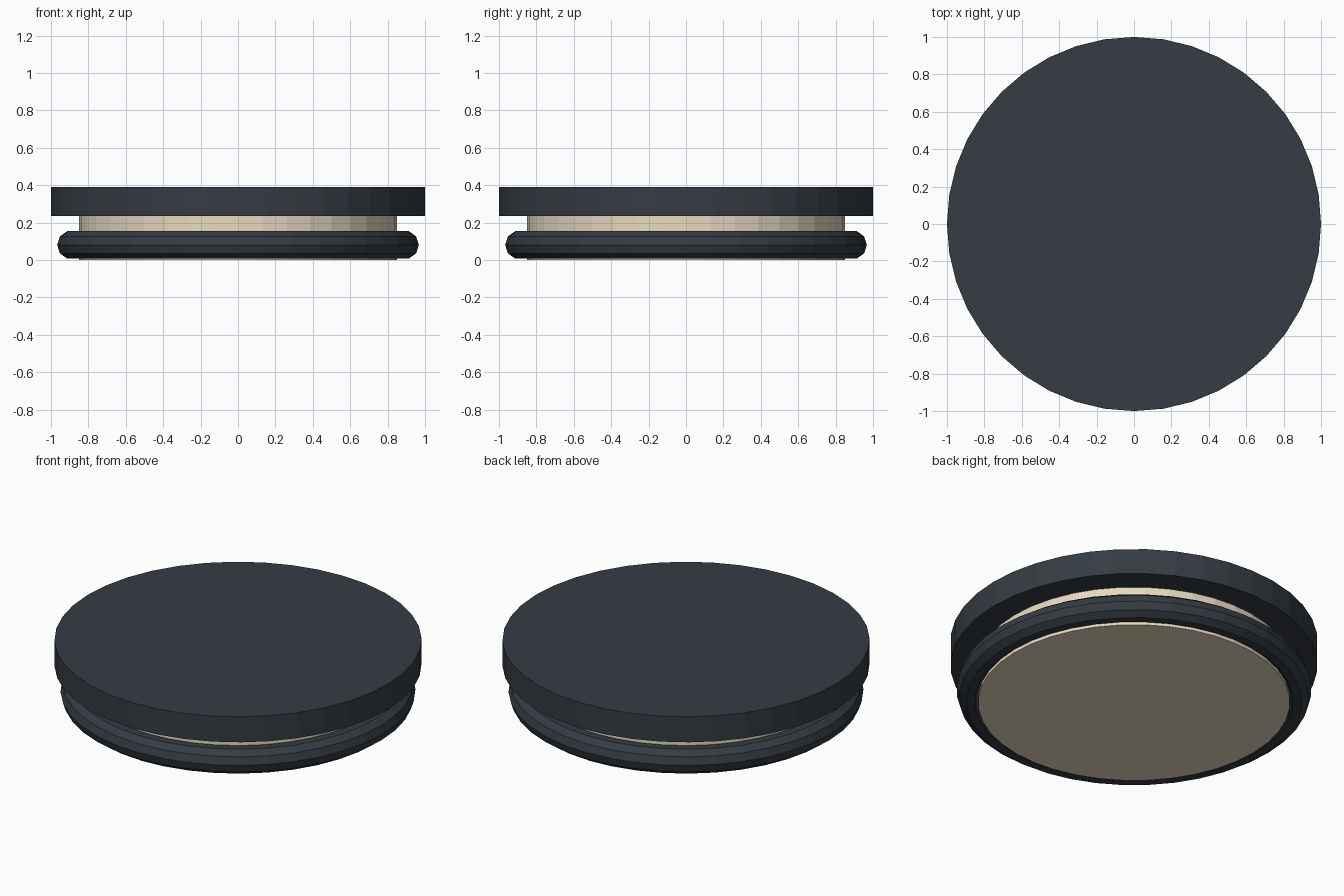
import bpy

if "Cube" in bpy.data.objects:
    bpy.data.objects.remove(bpy.data.objects["Cube"])

def material(name, rgb):
    m = bpy.data.materials.new(name)
    m.diffuse_color = (*rgb, 1)
    m.use_nodes = True
    m.node_tree.nodes["Principled BSDF"].inputs["Base Color"].default_value = m.diffuse_color
    return m

dark = material("dark_slate", (0.035, 0.045, 0.055))
cream = material("cream", (0.80, 0.70, 0.52))

def finish(name, mat):
    ob = bpy.context.object
    ob.name = name
    ob.data.materials.append(mat)

def disc(name, radius, z0, z1, mat):
    bpy.ops.mesh.primitive_cylinder_add(vertices=40, radius=radius, depth=z1 - z0,
                                        location=(0, 0, (z0 + z1) / 2))
    finish(name, mat)

# Core drum, running from the ground up to the lid
disc("core_drum", 0.85, 0.0, 0.236, cream)

# Overhanging flat lid
disc("lid", 1.0, 0.236, 0.389, dark)

# Faceted ring around the foot of the drum
bpy.ops.mesh.primitive_torus_add(major_segments=40, minor_segments=10,
                                 major_radius=0.89, minor_radius=0.077,
                                 location=(0, 0, 0.081))
finish("base_ring", dark)
